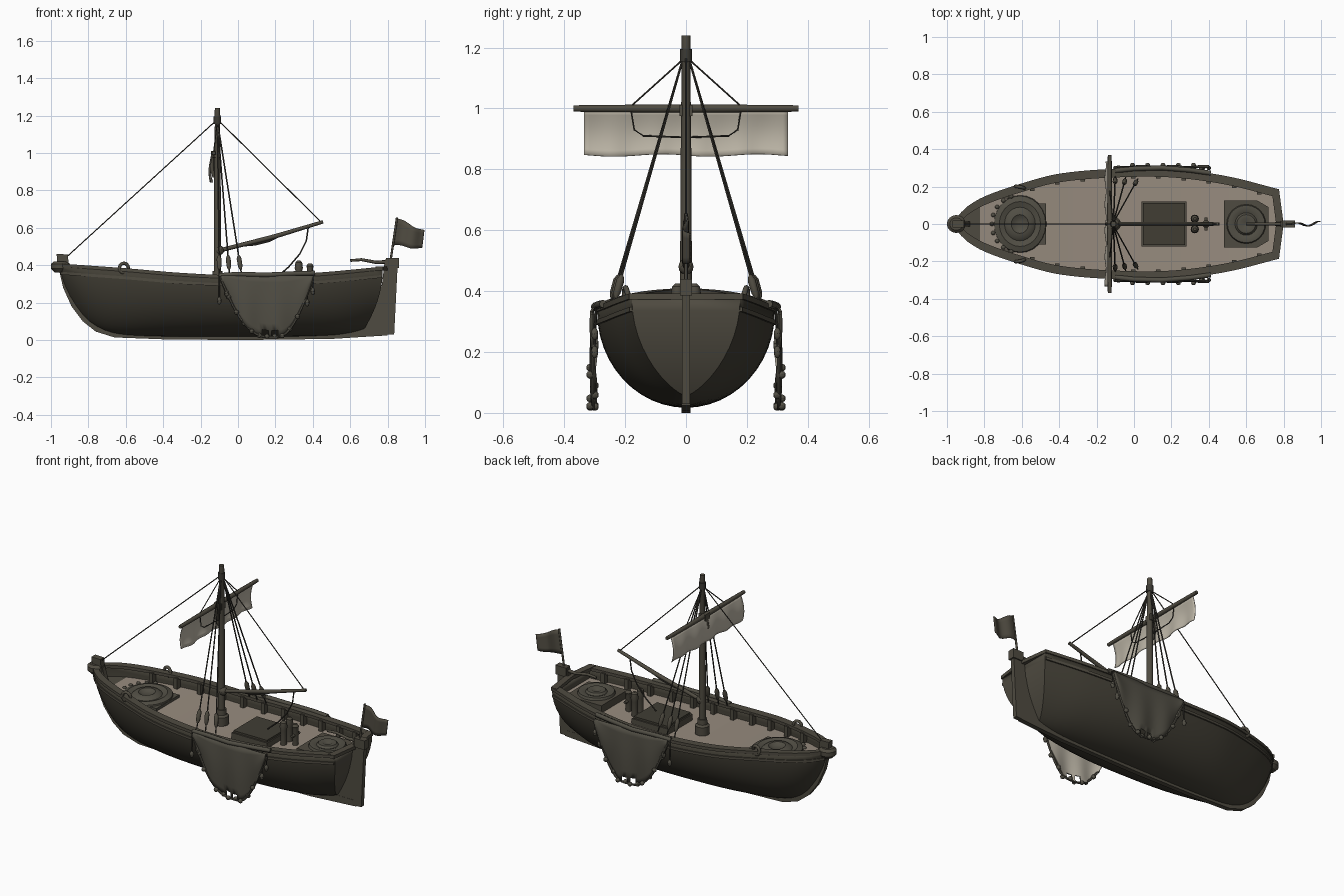
import bpy, bmesh, math
from mathutils import Vector, Matrix

if "Cube" in bpy.data.objects:
    bpy.data.objects.remove(bpy.data.objects["Cube"])

def material(name, c):
    m = bpy.data.materials.new(name)
    m.diffuse_color = (*c, 1)
    m.use_nodes = True
    m.node_tree.nodes["Principled BSDF"].inputs["Base Color"].default_value = m.diffuse_color
    return m

HULL = material("dark hull wood", (0.052, 0.047, 0.034))
TRIM = material("brown trim wood", (0.078, 0.070, 0.052))
DECK = material("pale deck planks", (0.31, 0.26, 0.21))
SAIL = material("cream canvas", (0.50, 0.46, 0.38))
NET = material("fishing net", (0.082, 0.076, 0.058))
ROPE = material("dark rope", (0.045, 0.042, 0.034))

def make(name, verts, faces, mats, thick=0, angle=35, rule=None):
    me = bpy.data.meshes.new(name)
    me.from_pydata([tuple(v) for v in verts], [], faces)
    for m in mats:
        me.materials.append(m)
    bm = bmesh.new()
    bm.from_mesh(me)
    bmesh.ops.recalc_face_normals(bm, faces=bm.faces)
    bm.to_mesh(me)
    bm.free()
    if rule:
        for p in me.polygons:
            p.material_index = rule(p)
    me.shade_smooth()
    me.set_sharp_from_angle(angle=math.radians(angle))
    ob = bpy.data.objects.new(name, me)
    bpy.context.collection.objects.link(ob)
    if thick:
        s = ob.modifiers.new("thickness", "SOLIDIFY")
        s.thickness, s.offset = thick, 0
    return ob

def quads(rows, cols, loop=False):
    n = cols if loop else cols - 1
    return [(i*cols + j, i*cols + (j+1) % cols, (i+1)*cols + (j+1) % cols, (i+1)*cols + j)
            for i in range(rows-1) for j in range(n)]

def box(name, x0, x1, y0, y1, z0, z1, mat):
    v = [(x, y, z) for x in (x0, x1) for y in (y0, y1) for z in (z0, z1)]
    f = [(0, 1, 3, 2), (4, 6, 7, 5), (0, 4, 5, 1), (2, 3, 7, 6), (0, 2, 6, 4), (1, 5, 7, 3)]
    return make(name, v, f, [mat])

def plate(name, pts, half, mat):
    n = len(pts)
    v = [(x, s*half, z) for s in (-1, 1) for x, z in pts]
    f = [tuple(range(n)), tuple(range(n, 2*n))] + [(i, (i+1) % n, n+(i+1) % n, n+i) for i in range(n)]
    return make(name, v, f, [mat])

def tube(name, pts, radii, mat, sides=8):
    """Round spar or rope through points; radii is one number or one per point."""
    pts = [Vector(p) for p in pts]
    if not isinstance(radii, (list, tuple)):
        radii = [radii]*len(pts)
    v = []
    for i, p in enumerate(pts):
        d = (pts[min(i+1, len(pts)-1)] - pts[max(i-1, 0)]).normalized()
        a = d.cross(Vector((0, 1, 0)) if abs(d.y) < 0.8 else Vector((1, 0, 0))).normalized()
        b = d.cross(a)
        v += [p + radii[i]*(a*math.cos(t) + b*math.sin(t)) for t in [2*math.pi*k/sides for k in range(sides)]]
    m = len(v)
    f = quads(len(pts), sides, True) + [tuple(range(sides)), tuple(range(m-sides, m))]
    return make(name, v, f, [mat], angle=50)

def lathe(name, prof, centre, mat, squash=(1, 1), sides=24):
    cx, cy, cz = centre
    v = [(cx + r*squash[0]*math.cos(t), cy + r*squash[1]*math.sin(t), cz + z)
         for r, z in prof for t in [2*math.pi*k/sides for k in range(sides)]]
    f = quads(len(prof), sides, True) + [tuple(range(sides)), tuple(range(len(v)-sides, len(v)))]
    return make(name, v, f, [mat])

def ball(name, c, r, mat, stretch=1):
    prof = [(r*math.sin(a), -r*stretch*math.cos(a)) for a in [0.2 + i*(math.pi-0.4)/6 for i in range(7)]]
    return lathe(name, prof, c, mat, sides=10)

def curve(tab):
    """Smooth interpolation through (x, value) pairs."""
    def f(x):
        x = min(max(x, tab[0][0]), tab[-1][0])
        i = max(k for k in range(len(tab)-1) if tab[k][0] <= x)
        def slope(k):
            a, b = tab[max(k-1, 0)], tab[min(k+1, len(tab)-1)]
            return (b[1]-a[1]) / (b[0]-a[0])
        (x0, y0), (x1, y1) = tab[i], tab[i+1]
        h = x1 - x0
        t = (x - x0) / h
        return ((2*t**3-3*t*t+1)*y0 + (t**3-2*t*t+t)*h*slope(i)
                + (3*t*t-2*t**3)*y1 + (t**3-t*t)*h*slope(i+1))
    return f

width = curve([(-.95, .02), (-.9, .075), (-.8, .135), (-.6, .205), (-.4, .257), (-.1, .283), (.2, .283), (.5, .243), (.77, .175)])
sheer = curve([(-.95, .395), (-.6, .37), (-.3, .345), (0, .333), (.4, .345), (.77, .378)])
bottom = curve([(-.95, .375), (-.92, .28), (-.87, .19), (-.8, .105), (-.7, .05), (-.55, .028), (0, .022), (.5, .03), (.77, .06)])
fullness = lambda x: 1 + 1.1*abs(x)**3

# hull shell with raked, wine-glass transom
N, M = 40, 25
stations = [-.95 + 1.72*(i/(N-1))**1.15 for i in range(N)]
verts = []
for x in stations:
    for j in range(M):
        a = math.pi*(j/(M-1) - .5)
        c, s = math.cos(a), math.sin(a)
        rake = .1*c*c*max(0, (x-.45)/.32)**2
        verts.append((x - rake, math.copysign(width(x)*abs(s)**fullness(x), s), sheer(x) - (sheer(x)-bottom(x))*c))
faces = quads(N, M)
L = (N-1)*M
faces += [(L+j, L+j+1, L+M-2-j, L+M-1-j) for j in range(M//2 - 1)] + [(L+M//2-1, L+M//2, L+M//2+1)]
shell = len(quads(N, M))
make("hull", verts, faces, [HULL, TRIM], thick=.01, rule=lambda p: int(p.index >= shell))

# deck, dark at the bow
v = []
for x in stations:
    c = min(.06/(sheer(x)-bottom(x)), 1)
    y = max(width(x)*math.sqrt(1-c*c)**fullness(x) - .004, 0.001)
    v += [(x, -y, sheer(x)-.06), (x, y, sheer(x)-.06)]
make("deck", v, quads(N, 2), [DECK, TRIM], rule=lambda p: int(p.center.x < -.81))

# cap rail and rubbing strake along both sides
def strip(name, inner, outer, low, high, mat):
    for s, side in ((-1, "right"), (1, "left")):
        v = []
        for x in stations:
            w, z = width(x), sheer(x)
            a, b = max(w-inner, .0), w+outer
            v += [(x, s*a, z+low), (x, s*b, z+low), (x, s*b, z+high), (x, s*a, z+high)]
        make(name + "_" + side, v, quads(N, 4, True) + [(0, 1, 2, 3), tuple(range(len(v)-4, len(v)))], [mat])
strip("cap_rail", .034, .012, -.004, .014, TRIM)
strip("rubbing_strake", .005, .010, -.045, -.030, TRIM)
v = [(x, y, z) for y, o in ((-.187, 0), (0, .025), (.187, 0)) for x, z in
     ((.735+o, .372), (.775+o, .372), (.775+o, .392), (.735+o, .392))]
make("transom_rail", v, quads(3, 4, True) + [(0, 1, 2, 3), (8, 9, 10, 11)], [TRIM])

# bulwark stanchions
for s in (-1, 1):
    for i in range(11):
        x = -.68 + i*.135
        y = s*(width(x) - .028)
        box("stanchion", x-.012, x+.012, y-.016, y+.016, sheer(x)-.062, sheer(x)+.004, TRIM)

# keel, stem and rudder
plate("keel_and_stem", [(-.965, .41), (-.935, .28), (-.89, .18), (-.83, .1), (-.76, .045), (-.66, .014), (-.4, .004), (0, 0),
      (.5, .006), (.8, .025), (.8, .06), (.5, .06), (0, .05), (-.6, .05), (-.72, .085), (-.8, .16), (-.86, .27), (-.9, .41)], .014, TRIM)
plate("rudder", [(.58, .02), (.835, .03), (.855, .43), (.785, .43), (.77, .3), (.73, .18), (.66, .08), (.58, .05)], .013, TRIM)
box("rudder_head", .79, .862, -.02, .02, .385, .44, TRIM)
tube("tiller", [(.60, .0, .425), (.66, 0, .43), (.74, 0, .415), (.82, 0, .42)], [.007, .008, .009, .011], TRIM)
lathe("bow_cap", [(.03, -.04), (.05, -.02), (.05, .005), (.035, .018)], (-.95, 0, .402), TRIM, (1, .95))
plate("stem_head", [(-.965, .4), (-.97, .46), (-.91, .458), (-.905, .4)], .018, TRIM)

# mast, mast collar and yard
MX = -.11
tube("mast", [(MX, 0, .27), (MX, 0, .8), (MX, 0, 1.17), (MX, 0, 1.175), (MX, 0, 1.24)], [.02, .018, .014, .016, .014], TRIM, 12)
lathe("mast_collar", [(.04, 0), (.04, .05), (.028, .06), (.026, .09)], (MX, 0, .28), TRIM)
tube("yard", [(-.13, y, 1) for y in (-.37, -.34, 0, .34, .37)], [.010, .011, .014, .011, .010], TRIM)
box("yard_clamp", -.145, -.1, -.022, .022, .975, 1.012, TRIM)
tube("halyard_block", [(-.138, 0, .98), (-.142, 0, .93), (-.13, 0, .87)], [.008, .014, .006], TRIM)

# half-furled sail
R, C = 9, 41
v = []
for i in range(R):
    for j in range(C):
        y = -.335 + .67*j/(C-1)
        t = i/(R-1)
        v.append((-.132 - .02*math.sin(t*2.6) + .006*t*math.sin(y*45), y, .998 - t*(.152 + .004*math.sin(y*20))))
make("sail", v, quads(R, C), [SAIL], thick=.004)
tube("sail_rope", [(-.128, y, z) for y, z in ((-.18, .99), (-.17, .93), (-.14, .91), (0, .905), (.14, .91), (.17, .93), (.18, .99))], .003, ROPE, 6)

# boom and standing rigging
tube("boom", [(-.095, 0, .48), (.2, 0, .555), (.455, 0, .632)], [.011, .012, .009], TRIM)
ball("boom_jaw", (-.1, 0, .48), .026, TRIM)
tube("boom_sheet", [(.375, 0, .6), (.365, 0, .53), (.33, 0, .46), (.27, 0, .39), (.2, 0, .33)], .004, ROPE, 6)
tube("boom_lashing", [(.03, 0, .505), (.09, 0, .51), (.17, 0, .53), (.21, 0, .55)], .005, ROPE, 6)
tube("forestay", [(MX, 0, 1.18), (-.91, 0, .45)], .003, ROPE, 6)
tube("topping_lift", [(MX, 0, 1.18), (.44, 0, .635)], .003, ROPE, 6)
tube("stay_loop", [(MX, 0, 1.155), (MX, 0, 1.195)], .02, ROPE)
for s in (-1, 1):
    tube("yard_lift", [(MX, 0, 1.17), (-.13, s*.18, 1.008)], .003, ROPE, 6)
    for x, y in ((-.1, .238), (-.045, .232), (.02, .226)):
        top, end = Vector((MX, s*.008, 1.17)), Vector((x, s*(y+.015), .345))
        tube("shroud", [top, end], .004, ROPE, 6)
        tube("deadeye", [top.lerp(end, k) for k in (.87, .89, .94, .96)], [.006, .013, .012, .006], TRIM)
    # bow fairleads
    tube("fairlead", [(-.61 + .024*math.cos(t), s*(.19 + .012*math.sin(t*.5)), .385 + .026*math.sin(t))
                      for t in [k*math.pi/6 for k in range(13)]], .009, TRIM)

# deck gear: hatch, bollards, aft locker and net piles
box("hatch_coaming", .04, .28, -.12, .12, .265, .31, TRIM)
box("hatch_lid", .048, .272, -.112, .112, .305, .322, HULL)
for y in (-.028, .028):
    lathe("bollard", [(.018, 0), (.018, .1), (.022, .115), (.018, .145), (.008, .155)], (.325, y, .27), TRIM, sides=12)
lathe("winch_post", [(.016, 0), (.016, .11), (.02, .12), (.01, .135)], (.385, 0, .275), TRIM, sides=12)
tube("winch_bar", [(.385, -.035, .345), (.385, .035, .345)], .009, TRIM)
v = [(x, s*y, z) for z in (.28, .335) for x, y, s in ((.48, .125, -1), (.66, .125, -1), (.72, .09, -1), (.72, .09, 1), (.66, .125, 1), (.48, .125, 1))]
make("aft_locker", v, quads(2, 6, True) + [tuple(range(6)), tuple(range(6, 12))], [TRIM])
lathe("aft_coil", [(.105, 0), (.1, .014), (.08, .016), (.06, .008), (.05, .02), (.03, .022), (.01, .012)], (.6, 0, .335), NET)
lathe("fore_net_pile", [(.155, 0), (.15, .018), (.12, .028), (.09, .018), (.075, .03), (.05, .034), (.03, .022), (.01, .02)],
      (-.61, 0, .305), NET, (.92, 1))
box("fore_net_edge", -.56, -.47, -.11, .11, .28, .315, NET)
for k in range(9):
    t = math.pi*(.6 + .8*k/8)
    ball("fore_net_float", (-.61 + .15*math.cos(t), .155*math.sin(t), .32), .012, NET)

# fishing nets hung over both sides, pale on the inner face
edge = curve([(-.09, .325), (-.04, .21), (0, .135), (.05, .07), (.1, .03), (.17, .015), (.25, .03), (.31, .11), (.36, .22), (.40, .325)])
R, C = 10, 30
for s in (-1, 1):
    def net(gap):
        v = []
        for i in range(R):
            for j in range(C):
                x = -.09 + .49*j/(C-1)
                t = i/(R-1)
                z = .345 + (edge(x) - .345)*t
                v.append((x, s*(.302 - gap + .008*math.sin(x*38)*t + .008*math.sin(math.pi*t)), z))
        return v
    holes = {(8, 13), (8, 14), (8, 16), (8, 17)}
    f = [q for q in quads(R, C) if (q[0]//C, q[0] % C) not in holes]
    make("hanging_net", net(0), f, [NET], thick=.005)
    low = [q for q in f if q[0]//C >= 4]
    make("net_lining", net(.004), low, [SAIL])
    rim = [(x, s*.305, edge(x)) for x in [-.09 + .49*k/24 for k in range(25)]]
    tube("net_rim_rope", rim, .007, NET, 6)
    tube("net_top_roll", [(-.1, s*.285, .345), (.0, s*.296, .352), (.15, s*.3, .348), (.3, s*.288, .355), (.41, s*.272, .358)], .013, NET)
    for k in range(2, 24, 2):
        x, y, z = rim[k]
        ball("net_float", (x, s*(.307 + .008*(-1)**(k//2)), max(z, .02)), .013, NET)
    for x, z in ((-.1, .21), (-.06, .25), (.37, .2), (.4, .26)):
        tube("float_line", [(x, s*.295, .345), (x, s*.30, z)], .004, ROPE, 6)
        ball("line_float", (x, s*.30, z), .012, NET, 1.7)

# flag on the sternpost
tube("flag_pole", [(.815, 0, .42), (.85, 0, .655)], .006, TRIM)
R, C = 6, 16
v = []
for i in range(R):
    for j in range(C):
        a, b = i/(R-1), j/(C-1)
        v.append((.849 - .024*a + .148*b + .012*a*b, .014*math.sin(b*8)*b**.5, .65 - .145*a - .065*b + .05*a*b + .006*math.sin(b*7)))
make("flag", v, quads(R, C), [TRIM], thick=.004)
